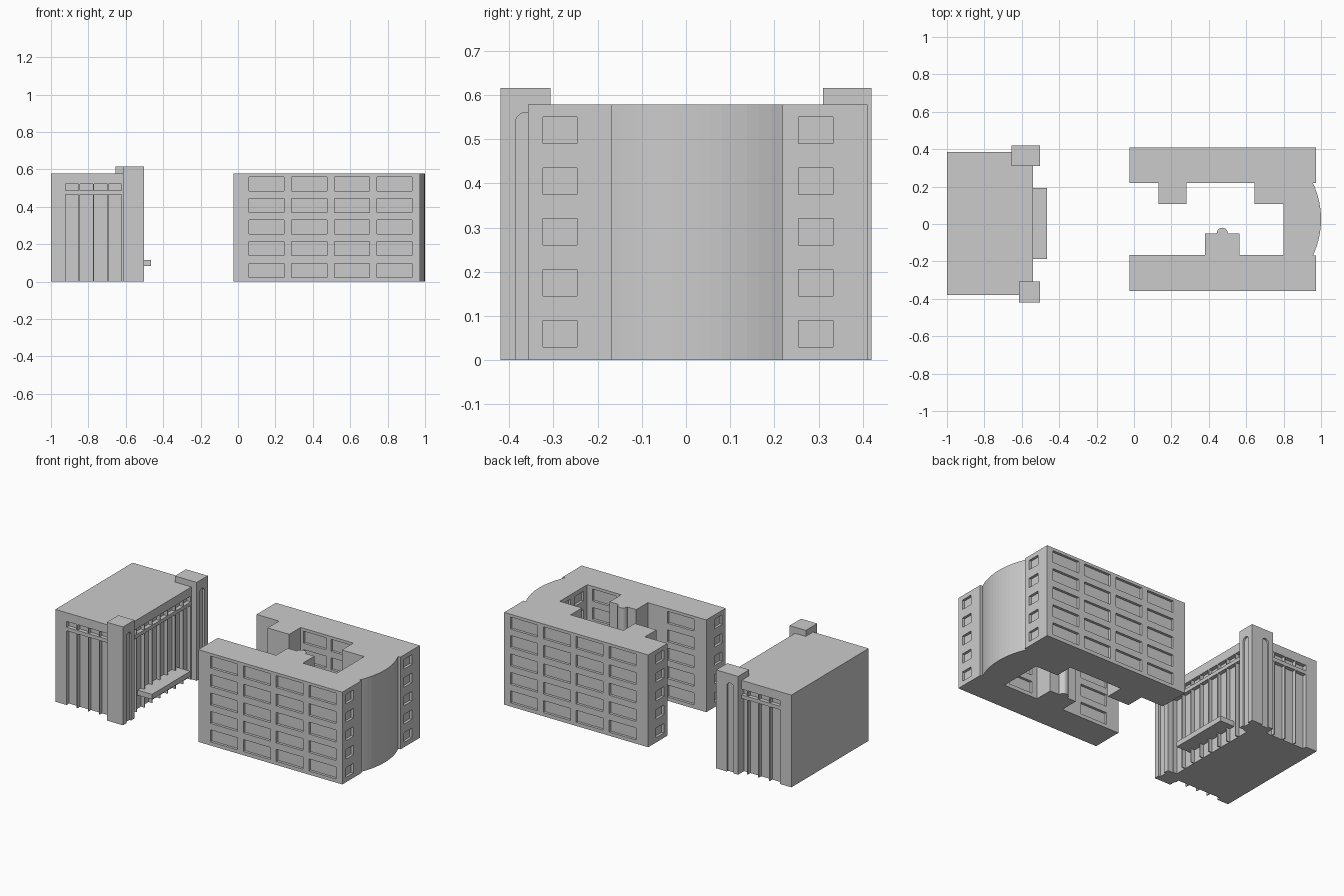
import bpy, bmesh, math

if "Cube" in bpy.data.objects:
    bpy.data.objects.remove(bpy.data.objects["Cube"])

H = 0.578  # main roof height


def finish(bm, name):
    bmesh.ops.recalc_face_normals(bm, faces=bm.faces)
    me = bpy.data.meshes.new(name)
    bm.to_mesh(me)
    bm.free()
    ob = bpy.data.objects.new(name, me)
    bpy.context.collection.objects.link(ob)
    return ob


def add_box(bm, x0, x1, y0, y1, z0, z1):
    v = bmesh.ops.create_cube(bm, size=1)["verts"]
    for p in v:
        p.co = ((x0 + x1) / 2 + p.co.x * (x1 - x0),
                (y0 + y1) / 2 + p.co.y * (y1 - y0),
                (z0 + z1) / 2 + p.co.z * (z1 - z0))


def add_prism(bm, pts, vec):
    # extrude a closed 3D outline along vec
    f = bm.faces.new([bm.verts.new(p) for p in pts])
    r = bmesh.ops.extrude_face_region(bm, geom=[f])["geom"]
    bmesh.ops.translate(bm, vec=vec, verts=[g for g in r if isinstance(g, bmesh.types.BMVert)])


def box(name, *d):
    bm = bmesh.new()
    add_box(bm, *d)
    return finish(bm, name)


def cut(ob, bm):
    c = finish(bm, "recess_cutter")
    c.hide_render = True
    m = ob.modifiers.new("recesses", "BOOLEAN")
    m.operation, m.solver, m.object = "DIFFERENCE", "EXACT", c
    bpy.context.view_layer.objects.active = ob
    bpy.ops.object.modifier_apply(modifier=m.name)
    bpy.data.objects.remove(c)


def recess(bm, axis, face, out, a, b, z0, z1, depth):
    # box cutting into the wall at axis = face; out is the outward sign
    lo, hi = sorted((face + out * 0.01, face - out * depth))
    if axis == "x":
        add_box(bm, lo, hi, a, b, z0, z1)
    else:
        add_box(bm, a, b, lo, hi, z0, z1)


# Courtyard building: one outline with wings, inner blocks, round bay and bowed end
def arc(cx, cy, r, a0, a1, n):
    return [(cx + r * math.cos(math.radians(a0 + (a1 - a0) * i / n)),
             cy + r * math.sin(math.radians(a0 + (a1 - a0) * i / n))) for i in range(n + 1)]


half, sag = 0.193, 0.043
rad = (half ** 2 + sag ** 2) / (2 * sag)
ang = math.degrees(math.asin(half / rad))
bow = arc(1.0 - rad, 0.025, rad, -ang, ang, 14)
bay = arc(0.472, -0.05, 0.03, 0, 180, 10)
outline = ([(-0.025, -0.357), (0.973, -0.357), (0.973, -0.168)] + bow +
           [(0.973, 0.218), (0.973, 0.41), (-0.025, 0.41), (-0.025, 0.22),
            (0.13, 0.22), (0.13, 0.107), (0.28, 0.107), (0.28, 0.22),
            (0.645, 0.22), (0.645, 0.107), (0.80, 0.107), (0.80, -0.165),
            (0.565, -0.165), (0.565, -0.05)] + bay +
           [(0.38, -0.05), (0.38, -0.165), (-0.025, -0.165)])
bm = bmesh.new()
add_prism(bm, [(x, y, 0) for x, y in outline], (0, 0, H))
courtyard = finish(bm, "courtyard_building")

# Window recesses, five floors
bm = bmesh.new()
cols = [(0.06, 0.245), (0.287, 0.475), (0.515, 0.702), (0.742, 0.93)]
D = 0.016
for i in range(5):
    z = 0.023 + i * 0.1155
    for a, b in cols:
        recess(bm, "y", -0.357, -1, a, b, z, z + 0.075, D)
        recess(bm, "y", 0.41, 1, a, b, z, z + 0.075, D)
    for a, b in ((0.06, 0.245), (0.60, 0.765)):
        recess(bm, "y", -0.165, 1, a, b, z, z + 0.075, D)
    for a, b in ((0.30, 0.455), (0.49, 0.625)):
        recess(bm, "y", 0.22, -1, a, b, z, z + 0.075, D)
    z = 0.03 + i * 0.115
    for a, b in ((-0.323, -0.246), (0.254, 0.332)):
        recess(bm, "x", 0.973, 1, a, b, z, z + 0.06, D)
        recess(bm, "x", -0.025, -1, a, b, z, z + 0.06, D)
    for a, b in ((-0.13, -0.045), (0.0, 0.085)):
        recess(bm, "x", 0.80, -1, a, b, z, z + 0.06, D)
cut(courtyard, bm)

# Hall: plain block with tall strip recesses and a row of small windows above
hall = box("hall_building", -1.0, -0.54, -0.38, 0.385, 0, H)
bm = bmesh.new()
P, G = 0.0765, 0.006
spans = [("y", -0.38, -1, -0.922 + P * i) for i in range(4)]
spans += [("y", 0.385, 1, -0.922 + P * i) for i in range(4)]
spans += [("x", -0.54, 1, -0.303 + P * i) for i in range(8)]
for axis, face, out, a in spans:
    b = a + P - G
    recess(bm, axis, face, out, a, b, -0.02, 0.465, 0.024)
    recess(bm, axis, face, out, a, b, 0.487, 0.523, 0.024)
cut(hall, bm)


# Corner towers with arched slots
def arch(bm, axis, face, c, w, z0, z1, depth):
    pts = [(c - w, z0), (c + w, z0)] + arc(c, z1 - w, w, 0, 180, 10)
    if axis == "x":
        add_prism(bm, [(face + 0.01, u, z) for u, z in pts], (-depth - 0.01, 0, 0))
    else:
        add_prism(bm, [(u, face + 0.01, z) for u, z in pts], (0, -depth - 0.01, 0))


front_tower = box("front_tower", -0.615, -0.503, -0.42, -0.307, 0, 0.616)
bm = bmesh.new()
arch(bm, "x", -0.503, -0.363, 0.023, -0.02, 0.56, 0.012)
cut(front_tower, bm)
back_tower = box("back_tower", -0.655, -0.503, 0.31, 0.42, 0, 0.616)
bm = bmesh.new()
arch(bm, "x", -0.503, 0.363, 0.023, -0.02, 0.56, 0.012)
arch(bm, "y", 0.42, -0.60, 0.023, -0.02, 0.56, 0.012)
cut(back_tower, bm)

# Entrance canopy
box("entrance_canopy", -0.566, -0.465, -0.187, 0.193, 0.083, 0.115)
